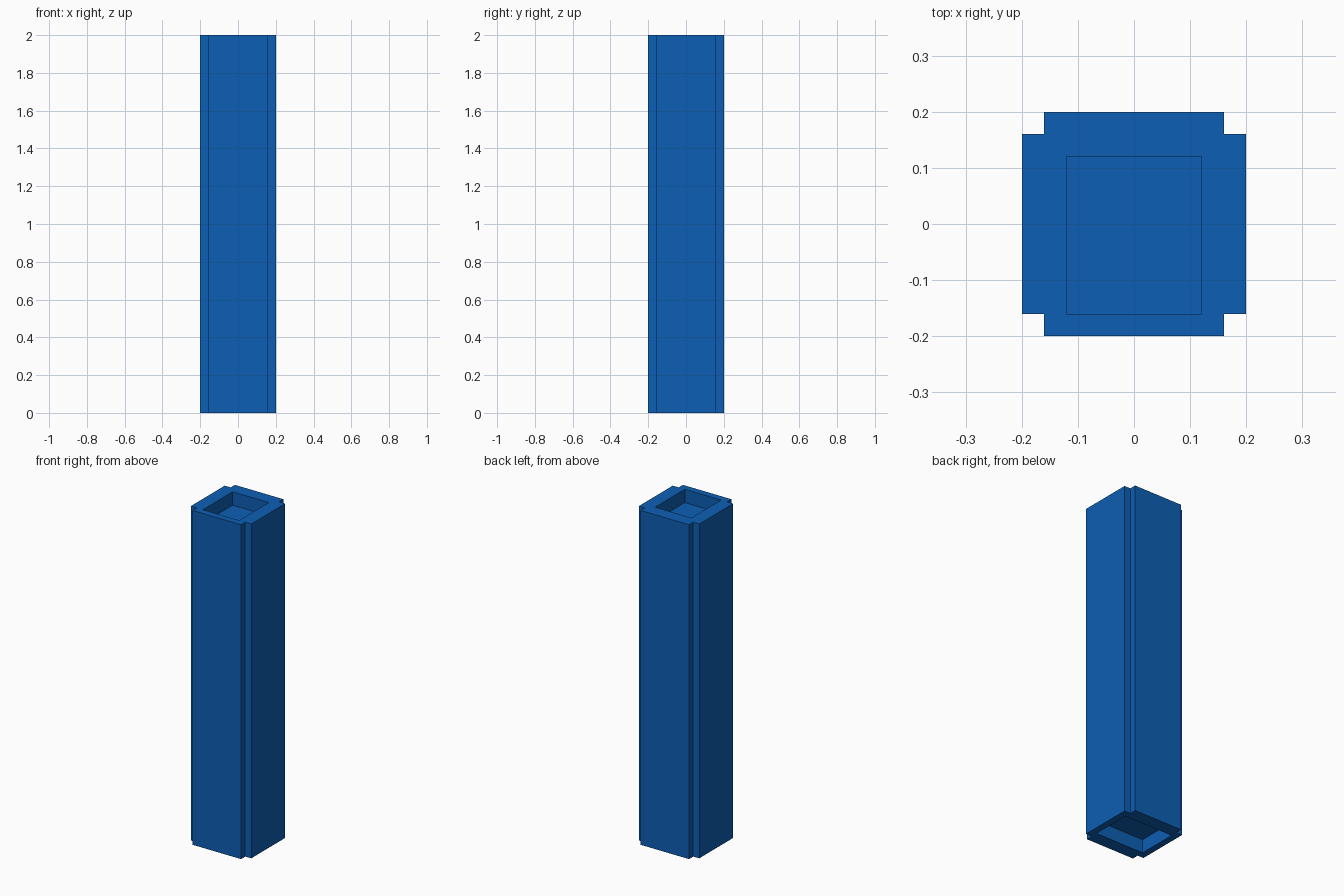
import bpy
import bmesh

if "Cube" in bpy.data.objects:
    bpy.data.objects.remove(bpy.data.objects["Cube"], do_unlink=True)

HEIGHT = 2.0
OUTER = 0.20    # half width of the pillar
NOTCH = 0.16    # half width left after the corner notches
DEPTH = 0.08    # depth of the end recesses

blue = bpy.data.materials.new("blue")
blue.use_nodes = True
colour = (0.004, 0.114, 0.456, 1.0)
blue.diffuse_color = colour
blue.node_tree.nodes["Principled BSDF"].inputs["Base Color"].default_value = colour


def prism(name, outline, z0, z1):
    """Extrude a closed xy outline from z0 to z1."""
    bm = bmesh.new()
    base = bm.faces.new([bm.verts.new((x, y, z0)) for x, y in outline])
    top = bmesh.ops.extrude_face_region(bm, geom=[base])["geom"]
    verts = [v for v in top if isinstance(v, bmesh.types.BMVert)]
    bmesh.ops.translate(bm, verts=verts, vec=(0, 0, z1 - z0))
    bmesh.ops.recalc_face_normals(bm, faces=bm.faces)
    mesh = bpy.data.meshes.new(name)
    bm.to_mesh(mesh)
    bm.free()
    mesh.materials.append(blue)
    obj = bpy.data.objects.new(name, mesh)
    bpy.context.collection.objects.link(obj)
    return obj


def cut_recess(body, x0, x1, y0, y1, z0, z1):
    """Cut a rectangular pocket into the body."""
    cutter = prism("recess_cutter", [(x0, y0), (x1, y0), (x1, y1), (x0, y1)], z0, z1)
    cutter.hide_render = True
    mod = body.modifiers.new("recess", 'BOOLEAN')
    mod.operation = 'DIFFERENCE'
    mod.solver = 'EXACT'
    mod.object = cutter
    bpy.context.view_layer.objects.active = body
    bpy.ops.object.modifier_apply(modifier=mod.name)
    bpy.data.objects.remove(cutter, do_unlink=True)


# Square pillar with a small notch along each vertical corner
outline = []
for sx, sy in ((1, 1), (-1, 1), (-1, -1), (1, -1)):
    corner = [(sx * OUTER, sy * NOTCH), (sx * NOTCH, sy * NOTCH), (sx * NOTCH, sy * OUTER)]
    outline += corner if sx * sy > 0 else corner[::-1]
pillar = prism("pillar", outline, 0.0, HEIGHT)

# Shallow pockets in the top and bottom ends
cut_recess(pillar, -0.12, 0.12, -0.16, 0.12, HEIGHT - DEPTH, HEIGHT + 0.1)
cut_recess(pillar, -0.16, 0.16, -0.12, 0.12, -0.1, DEPTH)
